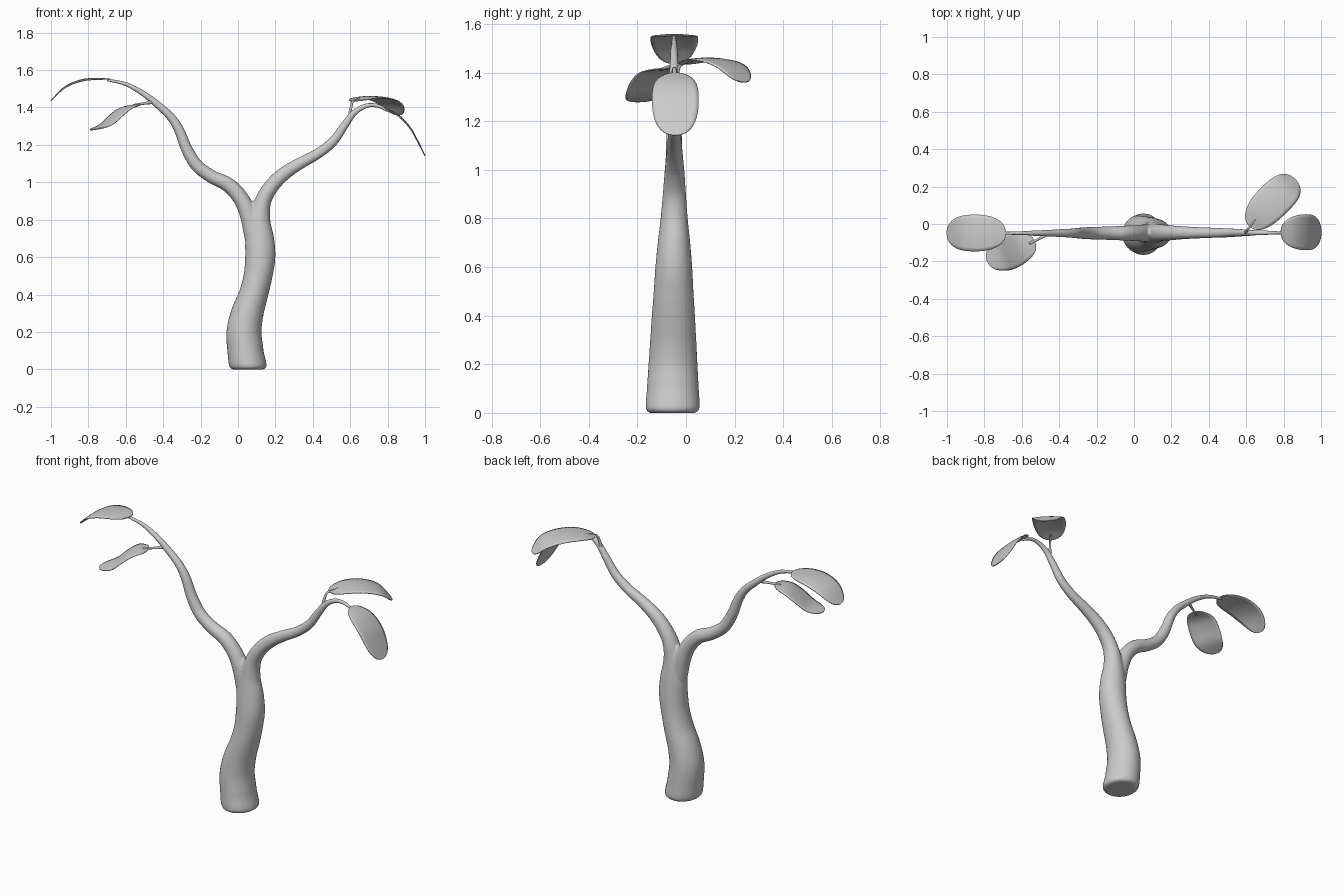
import bpy, bmesh, math
from mathutils import Vector

if "Cube" in bpy.data.objects:
    bpy.data.objects.remove(bpy.data.objects["Cube"])


def spline(pts, steps):
    """Catmull-Rom interpolation of equal-length tuples."""
    p = [tuple(2 * a - b for a, b in zip(pts[0], pts[1]))] + list(pts)
    p.append(tuple(2 * a - b for a, b in zip(pts[-1], pts[-2])))
    out = []
    for i in range(1, len(p) - 2):
        for s in range(steps):
            t = s / steps
            out.append(tuple(
                0.5 * (2 * b + (c - a) * t + (2 * a - 5 * b + 4 * c - d) * t * t
                       + (3 * b - a - 3 * c + d) * t ** 3)
                for a, b, c, d in zip(*p[i - 1:i + 3])))
    out.append(tuple(pts[-1]))
    return out


def tangent(path, i):
    a, b = path[max(i - 1, 0)], path[min(i + 1, len(path) - 1)]
    return (Vector(b[:3]) - Vector(a[:3])).normalized()


def add_tube(bm, pts, sides=24, steps=5, flat_start=False):
    """Tapered tube through (x, y, z, radius_x, radius_y) points."""
    path = spline(pts, steps)
    rings = []
    for i, (x, y, z, rx, ry) in enumerate(path):
        t = tangent(path, i)
        if flat_start and i <= 2 * steps:
            t = Vector((0, 0, 1))
        u = Vector((0, 1, 0)).cross(t).normalized()
        v = t.cross(u)
        rings.append([bm.verts.new(Vector((x, y, z)) + u * rx * math.cos(a) + v * ry * math.sin(a))
                      for a in (2 * math.pi * k / sides for k in range(sides))])
    for r, q in zip(rings, rings[1:]):
        for k in range(sides):
            n = (k + 1) % sides
            bm.faces.new((r[k], r[n], q[n], q[k]))
    bm.faces.new(rings[0][::-1])
    bm.faces.new(rings[-1])


def finish(bm, name):
    bmesh.ops.recalc_face_normals(bm, faces=bm.faces)
    me = bpy.data.meshes.new(name)
    bm.to_mesh(me)
    bm.free()
    me.shade_smooth()
    ob = bpy.data.objects.new(name, me)
    bpy.context.collection.objects.link(ob)
    return ob


def leaf(name, spine, half_width, cols=10, rows=24):
    """Thin rounded blade following a curved spine."""
    path = spline(spine, 12)
    ax = Vector(spine[-1]) - Vector(spine[0])
    side = Vector((-ax.y, ax.x, 0)).normalized()
    bm = bmesh.new()
    grid = []
    for i in range(rows + 1):
        s = -math.cos(math.pi * i / rows)
        f = (s + 1) / 2 * (len(path) - 1)
        k = min(int(f), len(path) - 2)
        c = Vector(path[k]).lerp(Vector(path[k + 1]), f - k)
        w = half_width * max(1 - abs(s) ** 2.4, 0.003) ** (1 / 2.2)
        row = []
        for j in range(cols + 1):
            q = 2 * j / cols - 1
            row.append(bm.verts.new(c + side * w * q - Vector((0, 0, 0.008 * (q * w / half_width) ** 2))))
        grid.append(row)
    for r, q in zip(grid, grid[1:]):
        for j in range(cols):
            bm.faces.new((r[j], r[j + 1], q[j + 1], q[j]))
    ob = finish(bm, name)
    m = ob.modifiers.new("thickness", 'SOLIDIFY')
    m.thickness, m.offset = 0.005, 0
    return ob


# trunk flowing into the right branch: x, z, radius across, radius in depth
trunk = [(.053, 0, .085, .095), (.053, .02, .101, .111), (.04, .1, .097, .107), (.032, .2, .094, .101),
         (.05, .3, .087, .095), (.083, .4, .078, .089), (.107, .5, .077, .082), (.119, .6, .081, .076),
         (.116, .7, .077, .067), (.116, .8, .057, .056), (.134, .9, .044, .048), (.18, .98, .04, .042),
         (.245, 1.045, .037, .036), (.33, 1.1, .032, .031), (.43, 1.155, .028, .027),
         (.51, 1.22, .026, .024), (.57, 1.305, .022, .02), (.625, 1.375, .017, .016),
         (.69, 1.41, .013, .013), (.75, 1.408, .011, .011), (.805, 1.38, .009, .009)]
# left branch growing out of the trunk
branch = [(.1, .6, .04), (.078, .72, .046), (.058, .82, .047), (.018, .91, .043), (-.05, .985, .04),
          (-.14, 1.03, .036), (-.22, 1.09, .034), (-.275, 1.18, .031), (-.315, 1.28, .027),
          (-.36, 1.35, .023), (-.43, 1.415, .02), (-.51, 1.477, .016), (-.6, 1.525, .012),
          (-.7, 1.548, .009)]
bm = bmesh.new()
add_tube(bm, [(x, -.055 + .008 * min(z, 1), z, a, b) for x, z, a, b in trunk], flat_start=True)
add_tube(bm, [(x, -.049, z, r, r) for x, z, r in branch])
tree = finish(bm, "trunk_and_branches")
m = tree.modifiers.new("blend", 'REMESH')
m.mode, m.voxel_size, m.use_smooth_shade = 'VOXEL', 0.007, True
m = tree.modifiers.new("soften", 'SMOOTH')
m.factor, m.iterations = 0.5, 5

# leaf stems
stems = {"left_leaf_stem": [(-.455, -.05, 1.428), (-.5, -.075, 1.422), (-.56, -.105, 1.412)],
         "right_leaf_stem": [(.597, -.045, 1.35), (.604, -.035, 1.4), (.615, -.02, 1.432), (.65, .025, 1.447)]}
for name, pts in stems.items():
    bm = bmesh.new()
    r = [.01, .007, .006, .005]
    add_tube(bm, [p + (r[i], r[i]) for i, p in enumerate(pts)], sides=12)
    finish(bm, name)

# leaves
leaf("left_end_leaf", [(-.685, -.048, 1.552), (-.77, -.048, 1.556), (-.85, -.048, 1.545),
                       (-.93, -.048, 1.508), (-1.0, -.048, 1.437)], .098)
leaf("left_side_leaf", [(-.53, -.093, 1.416), (-.6, -.118, 1.402), (-.655, -.145, 1.362),
                        (-.71, -.17, 1.312), (-.785, -.2, 1.28)], .093)
leaf("right_end_leaf", [(.785, -.044, 1.398), (.86, -.044, 1.358), (.92, -.044, 1.295),
                        (.962, -.044, 1.22), (1.0, -.044, 1.142)], .096)
leaf("right_side_leaf", [(.617, -.012, 1.435), (.68, .058, 1.457), (.75, .13, 1.455),
                         (.815, .193, 1.425), (.86, .24, 1.36)], .095)
